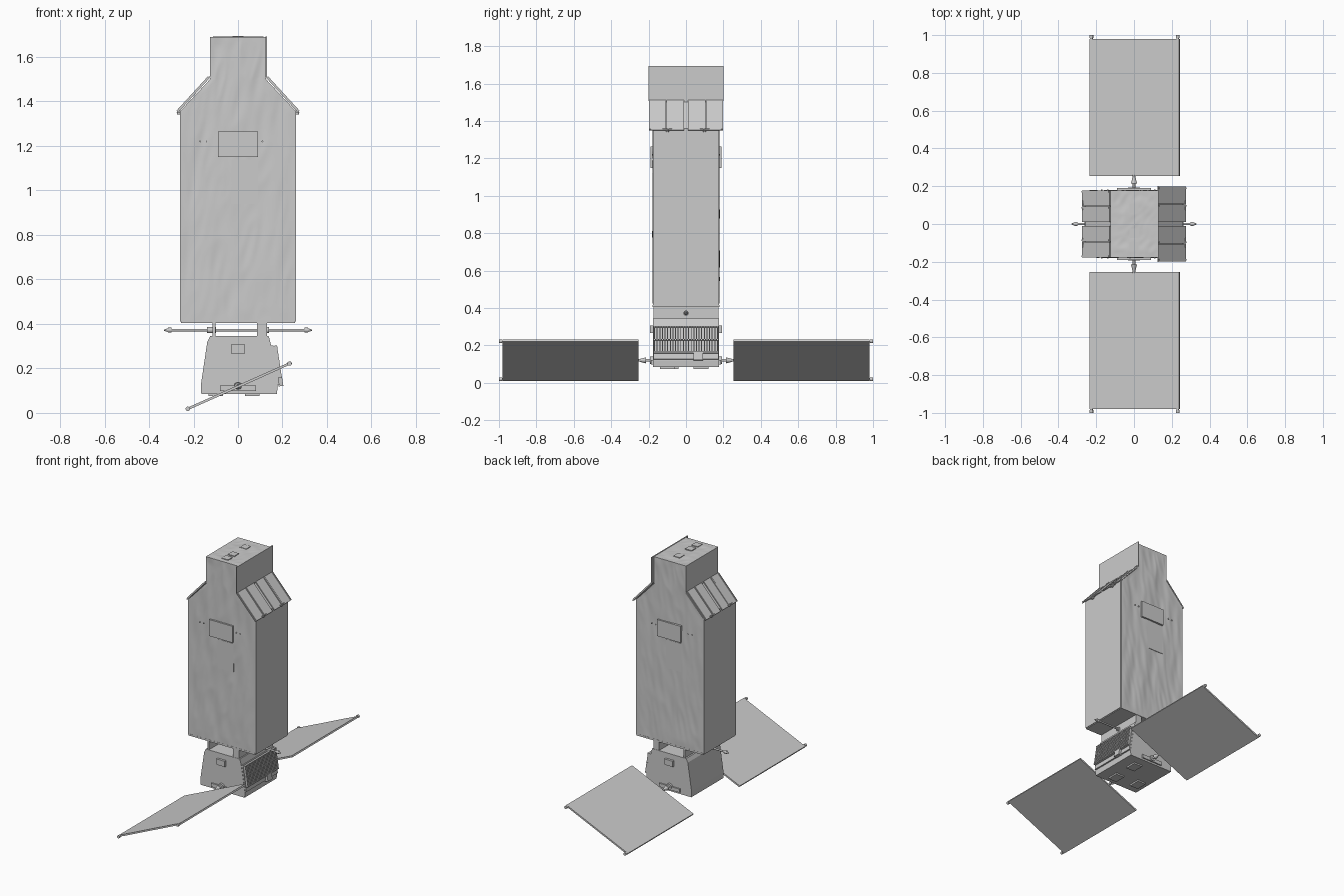
import bpy, bmesh, math
from mathutils import Vector, Matrix, noise

if "Cube" in bpy.data.objects:
    bpy.data.objects.remove(bpy.data.objects["Cube"])


def finish(bm, name, smooth=False):
    bmesh.ops.recalc_face_normals(bm, faces=bm.faces)
    me = bpy.data.meshes.new(name)
    bm.to_mesh(me)
    bm.free()
    ob = bpy.data.objects.new(name, me)
    bpy.context.collection.objects.link(ob)
    if smooth:
        bpy.context.view_layer.objects.active = ob
        ob.select_set(True)
        bpy.ops.object.shade_smooth_by_angle(angle=math.radians(35))
        ob.select_set(False)
    return ob


def box_into(bm, c, s, mat=Matrix()):
    m = mat @ Matrix.Translation(c) @ Matrix.Diagonal((*s, 1))
    bmesh.ops.create_cube(bm, size=1, matrix=m)


def box(name, c, s, ry=0):
    bm = bmesh.new()
    box_into(bm, (0, 0, 0), s, Matrix.Translation(c) @ Matrix.Rotation(ry, 4, 'Y'))
    return finish(bm, name)


def rod(name, a, b, r1, r2=None, seg=16):
    a, b = Vector(a), Vector(b)
    d = b - a
    m = Matrix.Translation((a + b) / 2) @ d.to_track_quat('Z', 'Y').to_matrix().to_4x4()
    bm = bmesh.new()
    bmesh.ops.create_cone(bm, cap_ends=True, segments=seg, radius1=r1,
                          radius2=r1 if r2 is None else r2, depth=d.length, matrix=m)
    return finish(bm, name, True)


def prism(name, pts, hy):
    bm = bmesh.new()
    f = bm.faces.new([bm.verts.new((x, -hy, z)) for x, z in pts])
    ext = bmesh.ops.extrude_face_region(bm, geom=[f])
    bmesh.ops.translate(bm, vec=(0, 2 * hy, 0),
                        verts=[v for v in ext['geom'] if isinstance(v, bmesh.types.BMVert)])
    return finish(bm, name)


def wrinkle(u, v, seed):
    # creases stretched along v, like loose foil
    a = noise.noise((u * 14 + v * 2, v * 3.2, seed))
    b = 1 - abs(noise.noise((u * 22 - v * 4, v * 5, seed + 9)))
    return 0.004 * a + 0.005 * (b - 0.75)


# Foil-wrapped telescope body: stepped outline, wrinkled front and back
def spread(a, b, n):
    return [a + (b - a) * i / n for i in range(n)]


zs = spread(0.41, 1.36, 60) + spread(1.36, 1.5, 10) + spread(1.5, 1.51, 1) + spread(1.51, 1.69, 12) + [1.69]


def half_width(z):
    if z <= 1.36:
        return 0.256
    return max(0.125, 0.256 - (z - 1.36) * 0.131 / 0.14)


NX = 44
bm = bmesh.new()
sheets = []
for side in (-1, 1):
    rows = []
    for j, z in enumerate(zs):
        row = []
        for i in range(NX + 1):
            u = i / NX * 2 - 1
            x = u * half_width(z)
            fade = min(1, (1 - abs(u)) * 8, j / 3, (len(zs) - 1 - j) / 3)
            row.append(bm.verts.new((x, side * (0.177 + fade * wrinkle(x, z, side * 5.3)), z)))
        rows.append(row)
    for r0, r1 in zip(rows, rows[1:]):
        for i in range(NX):
            bm.faces.new((r0[i], r0[i + 1], r1[i + 1], r1[i]))
    sheets.append(rows)
f, b = sheets
for j in range(len(zs) - 1):
    for i in (0, NX):
        bm.faces.new((f[j][i], b[j][i], b[j + 1][i], f[j + 1][i]))
for i in range(NX):
    bm.faces.new((f[0][i], f[0][i + 1], b[0][i + 1], b[0][i]))
finish(bm, "foil_body", True)

# Wrinkled top cover
bm = bmesh.new()
bmesh.ops.create_grid(bm, x_segments=24, y_segments=32, size=1,
                      matrix=Matrix.Translation((0, 0, 1.69)) @ Matrix.Diagonal((0.125, 0.177, 1, 1)))
for v in bm.verts:
    fade = min(1, (0.125 - abs(v.co.x)) * 30, (0.177 - abs(v.co.y)) * 30)
    v.co.z += fade * wrinkle(v.co.x, v.co.y * 3, 3.1)
finish(bm, "top_foil", True)

# Flat side radiators, sloped shades and their brackets
for s, n, hy in ((1, "right", 0.2), (-1, "left", 0.178)):
    box(f"{n}_radiator", (s * 0.258, 0, 0.885), (0.007, 0.352, 0.95))
    tilt = Matrix.Translation((s * 0.2, 0, 1.43)) @ Matrix.Rotation(s * math.radians(47.5), 4, 'Y')
    bm = bmesh.new()
    w = (hy - 0.01) / 2
    for h in (-1, 1):
        for k in (0, 1):
            yc = h * (0.01 + w * (k + 0.5))
            box_into(bm, (0, yc, 0), (0.218, w - 0.003, 0.006), tilt)
            box_into(bm, (0, yc + h * w * 0.4, 0.005), (0.21, 0.008, 0.006), tilt)
    finish(bm, f"{n}_sloped_shade")
    for y in (-0.1, 0.1):
        box(f"{n}_shade_bracket", (s * 0.266, y, 1.355), (0.012, 0.05, 0.008))
        rod(f"{n}_bracket_pin", (s * 0.266, y, 1.342), (s * 0.266, y, 1.36), 0.008)
box("neck_side_plate", (0.127, 0, 1.6), (0.006, 0.4, 0.185))
for y in (-0.12, -0.05, 0.08):
    box("top_tab", (0, y, 1.692), (0.05, 0.05, 0.006))
box("body_base_plate", (0, 0, 0.411), (0.514, 0.356, 0.012))

# Front and back cover boxes and patches
for s, n in ((-1, "front"), (1, "back")):
    box(f"{n}_cover", (0, s * 0.18, 1.207), (0.18, 0.02, 0.115))
    box(f"{n}_patch", (s * -0.03, s * 0.176, 1.04), (0.12, 0.007, 0.2))
    box(f"{n}_bus_box", (0, s * 0.183, 0.287), (0.065, 0.02, 0.04))
    # Rivets on the foil
    for x in (-0.17, -0.14, 0.11, 0.14):
        rod(f"{n}_foil_button", (x, s * 0.17, 1.22), (x, s * 0.183, 1.22), 0.004, seg=8)

# Equipment bus, standing walls and cross rod
prism("bus", [(-0.165, 0.085), (0.175, 0.085), (0.178, 0.12), (0.15, 0.3), (0.138, 0.345),
              (-0.125, 0.345), (-0.138, 0.32), (-0.167, 0.125)], 0.177)
box("left_wall", (-0.108, 0, 0.375), (0.012, 0.35, 0.07))
box("right_wall", (0.107, 0, 0.375), (0.045, 0.35, 0.07))
rod("cross_rod", (-0.31, 0, 0.372), (0.31, 0, 0.372), 0.006)
for s in (-1, 1):
    rod("rod_collar", (s * 0.3, 0, 0.372), (s * 0.315, 0, 0.372), 0.011)
    rod("rod_tip", (s * 0.315, 0, 0.372), (s * 0.332, 0, 0.372), 0.008, 0.003)
    rod("rod_flange", (s * 0.1, 0, 0.372), (s * 0.14, 0, 0.372), 0.014)
for x, y in ((-0.1, -0.08), (0.065, -0.1), (0.065, 0.08)):
    box("bottom_pad", (x, y, 0.081), (0.065, 0.08, 0.012))

# Louvred panel on the right of the bus
tilt = Matrix.Translation((0.172, 0, 0.215)) @ Matrix.Rotation(-0.15, 4, 'Y')
bm = bmesh.new()
box_into(bm, (-0.005, 0, 0), (0.012, 0.35, 0.18), tilt)
for z in (-0.055, 0.015, 0.084):
    box_into(bm, (0.009, 0, z), (0.016, 0.345, 0.006), tilt)
for i in range(25):
    box_into(bm, (0.008, -0.168 + i * 0.014, 0.015), (0.017, 0.005, 0.138), tilt)
finish(bm, "louvre_panel")
box("louvre_motor", (0.19, 0.065, 0.14), (0.022, 0.05, 0.04), -0.15)

# Solar wings with hinges and corner knobs, one each side
ang = math.radians(-24)
for s, n in ((-1, "front"), (1, "back")):
    box(f"{n}_solar_wing", (0.003, s * 0.6175, 0.12), (0.52, 0.725, 0.011), ang)
    rod(f"{n}_hinge_base", (0, s * 0.175, 0.12), (0, s * 0.192, 0.12), 0.02)
    box(f"{n}_hinge_plate", (0, s * 0.18, 0.11), (0.16, 0.012, 0.025))
    rod(f"{n}_hinge_shaft", (0, s * 0.19, 0.12), (0, s * 0.26, 0.12), 0.007)
    rod(f"{n}_hinge_cone", (0, s * 0.215, 0.12), (0, s * 0.245, 0.12), 0.016, 0.008)
    for e in (-1, 1):
        x, z = 0.003 + e * 0.25 * math.cos(ang), 0.12 - e * 0.25 * math.sin(ang)
        z = max(z, 0.01)
        rod(f"{n}_wing_knob", (x, s * 0.985, z), (x, s * 1.0, z), 0.01)
        box(f"{n}_wing_knob_arm", (x, s * 0.978, z), (0.012, 0.03, 0.01), ang)
